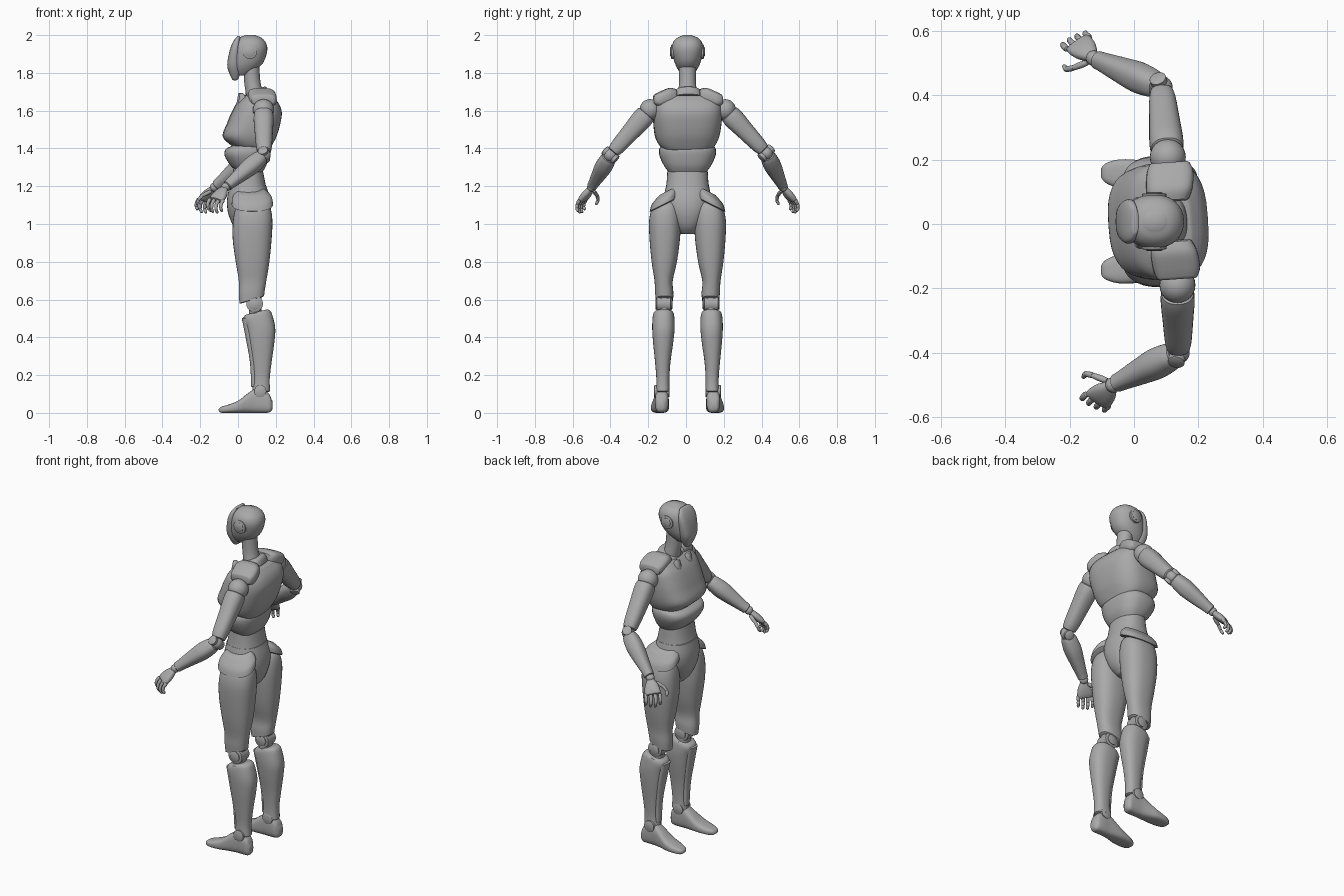
import bpy, bmesh
from math import cos, sin, pi, copysign, radians
from mathutils import Vector, Matrix

if "Cube" in bpy.data.objects:
    bpy.data.objects.remove(bpy.data.objects["Cube"])

grey = bpy.data.materials.new("matte grey")
grey.use_nodes = True
grey.diffuse_color = (0.4, 0.4, 0.4, 1)
grey.node_tree.nodes["Principled BSDF"].inputs["Base Color"].default_value = (0.4, 0.4, 0.4, 1)


def finish(name, bm):
    """Turn a bmesh into a smooth shaded object."""
    bmesh.ops.recalc_face_normals(bm, faces=bm.faces)
    mesh = bpy.data.meshes.new(name)
    bm.to_mesh(mesh)
    bm.free()
    mesh.materials.append(grey)
    ob = bpy.data.objects.new(name, mesh)
    bpy.context.collection.objects.link(ob)
    bpy.ops.object.select_all(action='DESELECT')
    ob.select_set(True)
    bpy.context.view_layer.objects.active = ob
    bpy.ops.object.shade_smooth_by_angle(angle=radians(35))
    return ob


def spline(a, b, c, d, t):
    return 0.5 * (2 * b + (c - a) * t + (2 * a - 5 * b + 4 * c - d) * t * t
                  + (3 * b - a - 3 * c + d) * t ** 3)


def loft(name, rings, matrix=Matrix(), power=2.4, count=32, steps=4, bevel=0.007):
    """Skin rings of (height, x0, x1, y0, y1, x tilt, y tilt) with bevelled ends."""
    rings = [tuple(r) + (0,) * (7 - len(r)) for r in rings]
    pad = [rings[0]] + rings + [rings[-1]]
    path = [tuple(spline(*v, k / steps) for v in zip(*pad[i:i + 4]))
            for i in range(len(rings) - 1) for k in range(steps)] + [rings[-1]]

    def cap(r, way):
        return (r[0] + way * bevel * 0.6, r[1] + bevel, r[2] - bevel,
                r[3] + bevel, r[4] - bevel, r[5], r[6])
    way = copysign(1, rings[-1][0] - rings[0][0])
    path = [cap(path[0], -way)] + path + [cap(path[-1], way)]
    bm = bmesh.new()
    loops = []
    for h, x0, x1, y0, y1, tx, ty in path:
        loop = []
        for k in range(count):
            c, s = cos(2 * pi * k / count), sin(2 * pi * k / count)
            x = copysign(abs(c) ** (2 / power), c) * (x1 - x0) / 2
            y = copysign(abs(s) ** (2 / power), s) * (y1 - y0) / 2
            co = Vector(((x0 + x1) / 2 + x, (y0 + y1) / 2 + y, h + tx * x + ty * y))
            loop.append(bm.verts.new(matrix @ co))
        loops.append(loop)
    for low, high in zip(loops, loops[1:]):
        for k in range(count):
            j = (k + 1) % count
            bm.faces.new((low[k], low[j], high[j], high[k]))
    bm.faces.new(loops[0])
    bm.faces.new(loops[-1])
    return finish(name, bm)


def body(name, rings, **opts):
    """Loft of centred rings given as (z, front x, back x, half width, x tilt)."""
    return loft(name, [(r[0], r[1], r[2], -r[3], r[3]) + tuple(r[4:]) for r in rings], **opts)


def limb(name, a, b, rings, hint=(1, 0, 0), **opts):
    """Loft from a to b with rings of (fraction, half width, half depth)."""
    a, b = Vector(a), Vector(b)
    d = (b - a).normalized()
    v = d.cross(Vector(hint)).normalized()
    u = v.cross(d)
    m = Matrix.Translation(a) @ Matrix((u, v, d)).transposed().to_4x4()
    length = (b - a).length
    return loft(name, [(t * length, -p, p, -q, q) for t, p, q in rings], m, **opts)


def ball(name, centre, radius):
    bm = bmesh.new()
    bmesh.ops.create_uvsphere(bm, u_segments=24, v_segments=14, radius=radius,
                              matrix=Matrix.Translation(centre))
    return finish(name, bm)


def disc(name, centre, radius, half, axis=(0, 1, 0)):
    c, w = Vector(centre), Vector(axis).normalized() * half
    return limb(name, c - w, c + w, [(0, radius, radius), (1, radius, radius)],
                power=2, steps=1, bevel=0.004)


shift = Matrix.Translation((0, 0.008, 0))
twist = shift @ Matrix.Translation((0.09, 0, 0)) @ Matrix.Rotation(radians(4), 4, 'Z') \
    @ Matrix.Translation((-0.09, 0, 0))

# Head and neck
body("head", [(1.79, -.01, .05, .03), (1.82, -.038, .10, .052), (1.86, -.043, .137, .07),
              (1.92, -.033, .155, .083), (1.96, -.018, .148, .077), (1.985, .005, .125, .056),
              (1.996, .03, .1, .03)], matrix=shift, power=2.2)
body("face_mask", [(1.765, -.03, .0, .022), (1.8, -.047, .012, .042), (1.845, -.057, .012, .059),
                   (1.92, -.044, .012, .069), (1.965, -.026, .012, .062), (1.99, -.008, .014, .042)],
     matrix=shift, power=2.6)
for s in (-1, 1):
    side = "left" if s < 0 else "right"
    disc(side + "_ear_ring", (.063, .008 + s * .075, 1.912), .038, .01)
    disc(side + "_ear_cap", (.063, .008 + s * .078, 1.912), .026, .011)
body("neck", [(1.62, .05, .15, .06), (1.7, .04, .13, .05), (1.76, .032, .118, .044),
              (1.85, .03, .112, .046)], matrix=shift, power=2)

# Torso
body("collar", [(1.66, .025, .165, .085, .4), (1.69, .035, .158, .074, .4),
                (1.705, .043, .148, .064, .4)], matrix=twist)
body("chest", [(1.395, .0, .165, .125), (1.42, -.04, .18, .15), (1.465, -.08, .203, .17),
               (1.53, -.058, .222, .18), (1.59, -.033, .23, .182), (1.64, -.005, .213, .176),
               (1.675, .03, .18, .145)], matrix=twist, power=2.8, count=40)
body("abdomen", [(1.275, .0, .13, .1), (1.31, -.04, .15, .125), (1.36, -.07, .163, .148),
                 (1.395, -.066, .165, .15), (1.415, -.03, .15, .138)], matrix=shift, power=2.6)
body("waist", [(1.17, -.05, .155, .118), (1.23, -.035, .142, .11), (1.32, -.02, .125, .105)],
     matrix=shift)
body("pelvis", [(.95, .01, .115, .04), (.99, -.025, .15, .072), (1.06, -.053, .172, .108),
                (1.13, -.058, .17, .125), (1.2, -.045, .15, .114)], matrix=shift)

for s in (-1, 1):
    side = "left" if s < 0 else "right"
    flip = Matrix.Diagonal((1, s, 1, 1))
    # Shoulder pads run sideways, chest plates stand upright
    sideways = Matrix(((0, 1, 0, 0), (0, 0, 1, 0), (1, 0, 0, 0), (0, 0, 0, 1)))
    loft(side + "_shoulder_pad", [(.065, 1.63, 1.715, .05, .175), (.1, 1.63, 1.72, .045, .19),
                                  (.15, 1.62, 1.7, .05, .195), (.178, 1.63, 1.685, .06, .185)],
         twist @ flip @ sideways, power=3.2)
    loft(side + "_neck_flap", [(1.6, -.012, .06, .025, .085), (1.66, .0, .045, .035, .08),
                               (1.69, .005, .025, .045, .07)], twist @ flip, bevel=.004)

    # Leg
    leg = shift @ flip
    loft(side + "_hip_guard", [(1.105, -.034, .186, .05, .2, 0, -.5),
                               (1.14, -.028, .178, .05, .188, 0, -.5),
                               (1.17, -.005, .15, .06, .155, 0, -.5)], leg)
    loft(side + "_thigh", [(.6, .008, .138, .076, .168, .3), (.64, .004, .142, .075, .172, .15),
                           (.7, .004, .15, .078, .175), (.8, -.012, .166, .056, .19),
                           (.92, -.028, .178, .04, .201), (1.02, -.026, .182, .036, .203),
                           (1.09, -.01, .17, .045, .185), (1.12, .02, .14, .06, .15)], leg)
    disc(side + "_knee_core", leg @ Vector((.088, .125, .578)), .044, .036)
    disc(side + "_knee_cap", leg @ Vector((.088, .125, .578)), .03, .043)
    loft(side + "_knee_post", [(.5, .06, .125, .085, .16), (.65, .05, .125, .085, .16)], leg)
    loft(side + "_calf", [(.115, .075, .17, .095, .167), (.18, .08, .168, .096, .165),
                          (.27, .072, .178, .09, .172), (.37, .055, .192, .076, .182),
                          (.45, .04, .197, .068, .187), (.51, .026, .178, .07, .184, .25),
                          (.53, .035, .162, .076, .178, .25)], leg)
    loft(side + "_shin_plate", [(.14, .07, .1, .11, .152), (.27, .063, .1, .105, .158),
                                (.4, .04, .09, .095, .165), (.5, .02, .07, .09, .165)], leg)

    # Foot runs from heel to toe
    along = Matrix(((0, 0, 1, 0), (0, 1, 0, 0), (1, 0, 0, 0), (0, 0, 0, 1)))
    loft(side + "_foot", [(.178, .012, .07, .118, .162), (.165, .002, .1, .105, .17),
                          (.135, 0, .125, .1, .172), (.09, 0, .128, .1, .174),
                          (.045, 0, .098, .098, .182), (0, 0, .064, .098, .192),
                          (-.05, 0, .044, .104, .192), (-.085, 0, .034, .118, .182),
                          (-.098, .006, .026, .13, .172)], leg @ along, power=2.9)
    disc(side + "_ankle", leg @ Vector((.118, .136, .115)), .032, .038)

    # Arm joints differ a little from side to side
    shoulder = Vector((.135, -.19, 1.605)) if s < 0 else Vector((.105, .208, 1.605))
    elbow = Vector((.138, -.4, 1.365)) if s < 0 else Vector((.085, .425, 1.375))
    wrist = Vector((-.065, -.5, 1.195)) if s < 0 else Vector((-.125, .515, 1.195))
    ball(side + "_shoulder", shoulder, .056)
    limb(side + "_upper_arm", shoulder, elbow,
         [(.1, .05, .052), (.22, .053, .055), (.5, .048, .048), (.8, .042, .041), (.92, .036, .034)])
    ball(side + "_elbow", elbow, .035)
    disc(side + "_elbow_pin", elbow, .026, .04, (wrist - elbow).cross(shoulder - elbow))
    limb(side + "_forearm", elbow, wrist,
         [(.06, .036, .036), (.15, .043, .042), (.35, .046, .046), (.6, .038, .039),
          (.85, .029, .03), (.95, .027, .027)])
    ball(side + "_wrist", wrist, .024)

    # Hand with the finger row spread between two knuckles
    def at(x, y, z):
        return wrist + Vector((x, s * y, z))
    row = at(-.085, .03, -.065), at(-.015, .065, -.07)
    limb(side + "_palm", at(0, 0, 0), (row[0] + row[1]) / 2,
         [(.12, .02, .016), (.45, .036, .02), (.8, .043, .019), (1, .042, .014)],
         hint=row[1] - row[0], bevel=.004)
    chains = {"finger_%d" % (i + 1): [row[0].lerp(row[1], i / 3)] for i in range(4)}
    for i, chain in enumerate(chains.values()):
        reach = (.8, 1, 1, .85)[i]
        for step in ((-.012, .012, -.024), (-.002, .004, -.024), (.008, -.008, -.018)):
            chain.append(chain[-1] + Vector((step[0], s * step[1], step[2])) * reach)
    chains["thumb"] = [at(-.025, -.015, -.025), at(-.065, -.03, -.045),
                       at(-.085, -.035, -.068), at(-.092, -.025, -.09)]
    for finger, chain in chains.items():
        for k, (a, b) in enumerate(zip(chain, chain[1:])):
            r = .0105 - k * .001
            limb("%s_%s_joint_%d" % (side, finger, k + 1), a, b,
                 [(-.15, r * .8, r * .8), (.2, r, r), (.8, r * .9, r * .9), (1.1, r * .7, r * .7)],
                 count=12, steps=2, bevel=.003, power=2)
